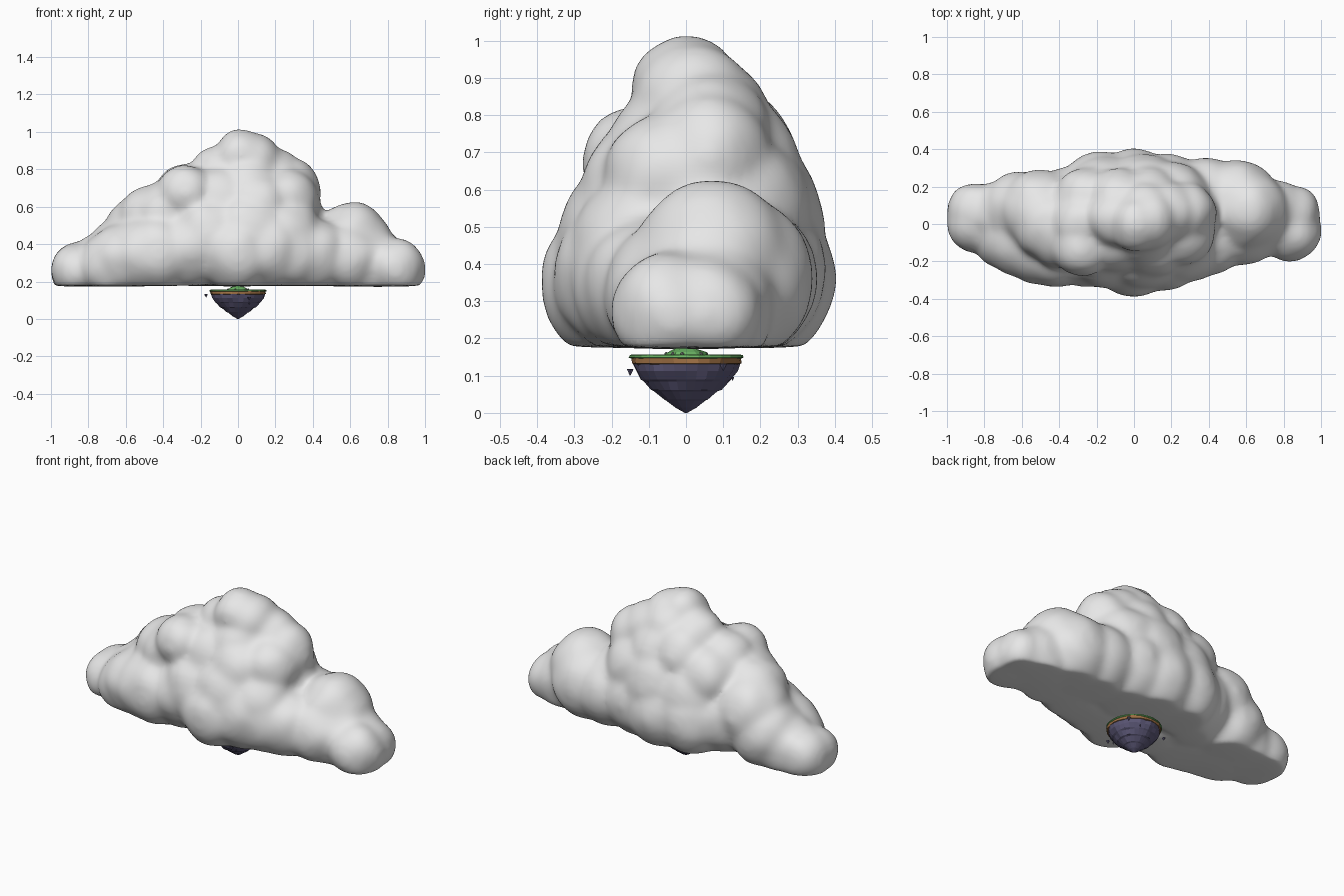
import bpy
import bmesh
import math
import random
from mathutils import Matrix, Vector, noise

random.seed(4)
cube = bpy.data.objects.get("Cube")
if cube:
    bpy.data.objects.remove(cube, do_unlink=True)


def material(name, *rgb):
    mat = bpy.data.materials.new(name)
    mat.use_nodes = True
    mat.diffuse_color = (*rgb, 1)
    mat.node_tree.nodes["Principled BSDF"].inputs["Base Color"].default_value = (*rgb, 1)
    return mat


white = material("cloud white", .8, .8, .8)
grass = material("grass green", .15, .47, .13)
soil = material("soil brown", .36, .17, .06)
rock = material("slate purple", .11, .1, .19)
stone = material("stone grey", .3, .3, .3)


def make_object(name, bm, mat):
    mesh = bpy.data.meshes.new(name)
    bm.to_mesh(mesh)
    bm.free()
    mesh.materials.append(mat)
    obj = bpy.data.objects.new(name, mesh)
    bpy.context.collection.objects.link(obj)
    return obj


def smooth(obj, degrees):
    bpy.ops.object.select_all(action="DESELECT")
    obj.select_set(True)
    bpy.context.view_layer.objects.active = obj
    bpy.ops.object.shade_smooth_by_angle(angle=math.radians(degrees))


def lathe(name, profile, mat, sides=28, jitter=0.0):
    """Spin (radius, height) points round z, with optional chipped edges."""
    bm = bmesh.new()
    rings = []
    for radius, z in profile:
        ring = []
        for i in range(sides):
            a = math.tau * i / sides
            r = radius * (1 + random.uniform(-jitter, jitter))
            ring.append(bm.verts.new((r * math.cos(a), r * math.sin(a), z)))
        rings.append(ring)
    for low, high in zip(rings, rings[1:]):
        for i in range(sides):
            j = (i + 1) % sides
            bm.faces.new((low[i], low[j], high[j], high[i]))
    bm.faces.new(rings[0][::-1])
    bm.faces.new(rings[-1])
    return make_object(name, bm, mat)


# Cloud puffs: x, y, z, radius
RIGHT_PUFFS = [
    (-.85, .07, .26, .15), (-.86, -.01, .26, .14), (-.68, -.06, .28, .18),
    (-.72, .05, .28, .18), (-.6, .07, .34, .21), (-.6, -.08, .32, .2),
    (-.5, -.11, .34, .21), (-.5, .07, .45, .22), (-.45, 0, .52, .2),
    (-.42, -.13, .35, .21), (-.35, .08, .38, .22), (-.38, -.05, .55, .19)]
LEFT_PUFFS = [
    (.28, -.1, .36, .21), (.38, .13, .36, .22), (.4, -.07, .34, .2),
    (.55, .11, .36, .23), (.58, -.03, .32, .19), (.61, .07, .41, .21),
    (.68, .03, .3, .2), (.75, .06, .28, .18), (.84, .05, .27, .155),
    (.84, -.04, .27, .16)]
MIDDLE_PUFFS = [
    (-.25, -.11, .38, .22), (-.18, .17, .36, .22), (0, .16, .36, .24),
    (0, -.17, .35, .22), (.15, -.14, .37, .22), (.18, .13, .38, .24),
    (.05, -.1, .45, .25), (-.15, -.1, .44, .24), (.05, .11, .5, .26),
    (-.15, .12, .47, .24), (.27, .05, .5, .2), (.25, -.1, .45, .2),
    (.2, .12, .55, .21)]
TOP_PUFFS = [
    (.02, 0, .87, .145), (.08, .02, .84, .155), (.06, .05, .79, .17),
    (-.1, .03, .78, .15), (-.27, 0, .66, .17), (-.28, -.12, .67, .155),
    (-.25, .12, .6, .18), (-.08, .13, .7, .165), (.08, .13, .68, .17),
    (.18, .06, .75, .165), (.27, .06, .69, .165), (.25, -.04, .63, .18),
    (.1, -.08, .6, .2), (.06, -.02, .7, .19), (-.1, -.07, .62, .19)]
FLOOR = .178

bm = bmesh.new()
for x, y, z, r in RIGHT_PUFFS + LEFT_PUFFS + MIDDLE_PUFFS + TOP_PUFFS:
    bmesh.ops.create_icosphere(bm, subdivisions=4, radius=r,
                               matrix=Matrix.Translation((x, y, z)))
puffs = make_object("cloud_puffs", bm, white)

# Fuse the puffs into one soft skin
remesh = puffs.modifiers.new("fuse", "REMESH")
remesh.mode = "VOXEL"
remesh.voxel_size = .016
soften = puffs.modifiers.new("soften", "SMOOTH")
soften.factor = .5
soften.iterations = 25
bpy.context.view_layer.update()
fused = puffs.evaluated_get(bpy.context.evaluated_depsgraph_get())
bm = bmesh.new()
bm.from_mesh(fused.to_mesh())
fused.to_mesh_clear()
bpy.data.objects.remove(puffs, do_unlink=True)

# Gentle billows, then a nearly flat underside with a rounded rim
bm.normal_update()
moves = [(v, v.normal * (.003 + .01 * noise.noise(v.co * 7))) for v in bm.verts]
for v, move in moves:
    v.co += move
    rise = v.co.z - FLOOR
    v.co.z = FLOOR + .54 * rise + .46 * math.hypot(rise, .01)
cloud = make_object("cloud", bm, white)
smooth(cloud, 80)

# Floating island: ledged rock cone, soil rim and grass cap
lathe("island_rock", [(.003, 0), (.028, .014), (.052, .033), (.06, .036),
                      (.084, .058), (.094, .062), (.113, .084), (.121, .09),
                      (.136, .112), (.143, .132)], rock, jitter=.03)
lathe("island_soil", [(.135, .129), (.147, .133), (.149, .148)], soil, jitter=.02)
lathe("island_grass", [(.148, .146), (.153, .149), (.152, .155), (.145, .157)],
      grass, jitter=.012)
lathe("grass_hill", [(.06, .155), (.05, .164), (.03, .172), (.012, .175)],
      grass, sides=12, jitter=.08)

# Stones scattered round the hill
for i in range(7):
    a = math.tau * i / 7 + random.uniform(-.2, .2)
    spot = Vector((.055 * math.cos(a), .055 * math.sin(a), .158))
    bm = bmesh.new()
    bmesh.ops.create_icosphere(bm, subdivisions=1, radius=.006,
                               matrix=Matrix.Translation(spot))
    make_object("hill_stone", bm, stone)

# Small pointed rocks hovering beside the island
for x, y, z, r in [(-.17, .05, .125, .01), (.06, -.15, .11, .01),
                   (.12, .1, .124, .011), (.06, -.105, .08, .005), (.06, .125, .092, .005)]:
    shard = lathe("floating_rock", [(r * .1, -r), (r, r * .6), (r * .8, r * .8)],
                  rock, sides=6, jitter=.12)
    shard.location = (x, y, z)
